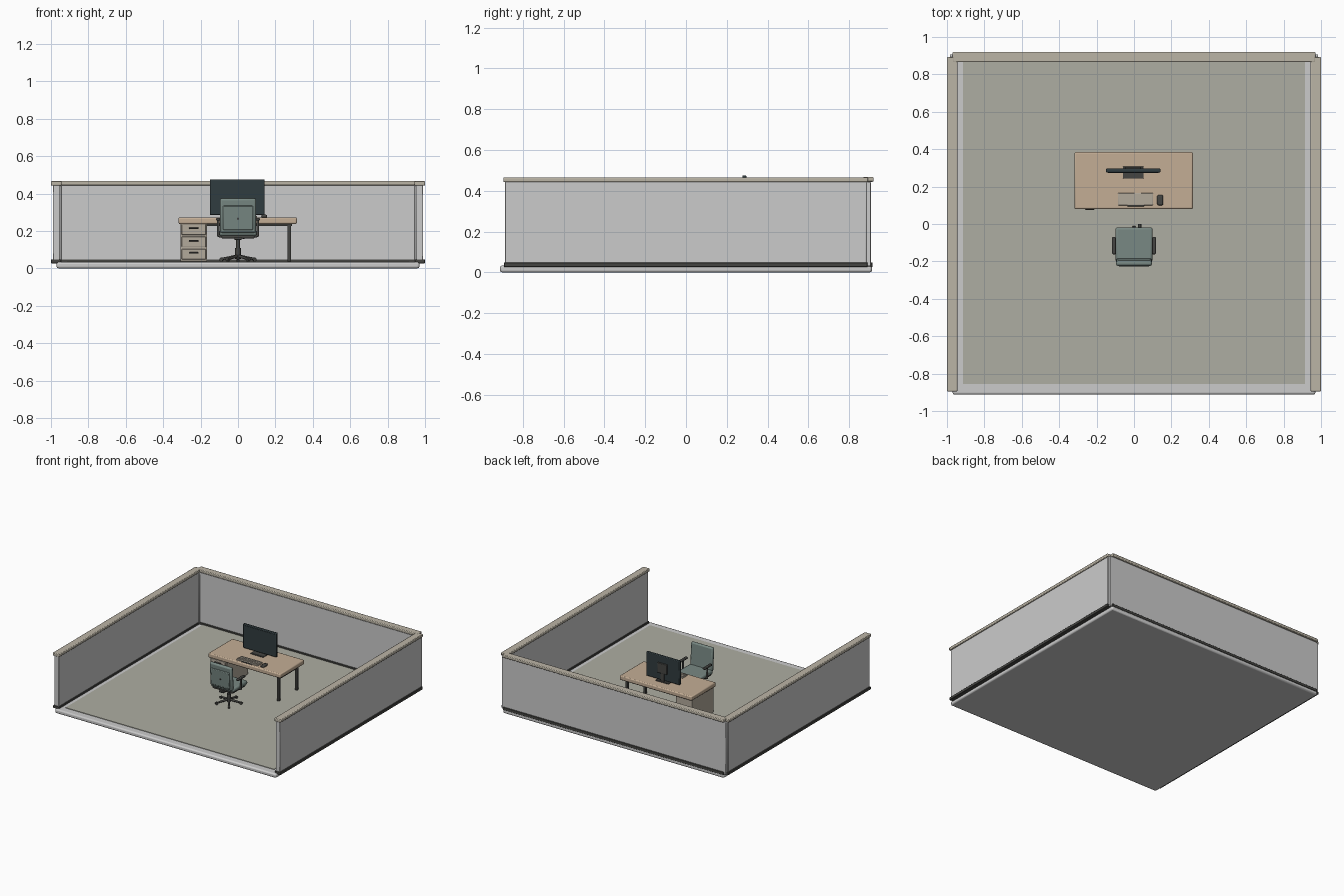
import bpy, math
from mathutils import Vector

if "Cube" in bpy.data.objects:
    bpy.data.objects.remove(bpy.data.objects["Cube"])

def mat(name, c):
    m = bpy.data.materials.new(name)
    m.diffuse_color = (*c, 1)
    m.use_nodes = True
    m.node_tree.nodes["Principled BSDF"].inputs["Base Color"].default_value = m.diffuse_color
    return m

WOOD = mat("wood", (0.55, 0.42, 0.30))
CAP = mat("trim", (0.50, 0.46, 0.38))
CARPET = mat("carpet", (0.42, 0.42, 0.36))
CABINET = mat("cabinet", (0.45, 0.40, 0.33))
DARK = mat("dark", (0.06, 0.06, 0.055))
SCREEN = mat("screen", (0.03, 0.045, 0.05))
FABRIC = mat("fabric", (0.19, 0.25, 0.23))

def finish(o, name, m, bevel=0, seg=2):
    o.name = name
    if m:
        o.data.materials.append(m)
    if bevel:
        b = o.modifiers.new("bevel", 'BEVEL')
        b.width, b.segments = bevel, seg
    bpy.ops.object.shade_smooth_by_angle(angle=math.radians(30))
    return o

def box(name, x, y, z, m=None, bevel=0, rx=0):
    """Box from (min, max) ranges on each axis."""
    lo, hi = zip(x, y, z)
    bpy.ops.mesh.primitive_cube_add(size=1, location=[(a + b) / 2 for a, b in zip(lo, hi)])
    o = bpy.context.object
    o.scale = [b - a for a, b in zip(lo, hi)]
    bpy.ops.object.transform_apply(location=False, rotation=False, scale=True)
    o.rotation_euler.x = rx
    return finish(o, name, m, bevel)

def rod(name, a, b, r, m=DARK, r2=None):
    a, b = Vector(a), Vector(b)
    bpy.ops.mesh.primitive_cone_add(vertices=16, radius1=r, radius2=r if r2 is None else r2,
                                    depth=(b - a).length, location=(a + b) / 2)
    o = bpy.context.object
    o.rotation_euler = (b - a).to_track_quat('Z', 'Y').to_euler()
    return finish(o, name, m)

# floor slab and carpet
box("floor_slab", (-.97, .97), (-.912, .912), (0, .033), None, .01)
box("carpet", (-.915, .915), (-.855, .865), (.02, .037), CARPET)

# side walls with cap, base and end posts
for s, n in ((-1, "left"), (1, "right")):
    def sx(a, b):
        return tuple(sorted((s * a, s * b)))
    box(n + "_wall", sx(.952, .99), (-.888, .885), (.03, .445), None, .004)
    box(n + "_wall_cap", sx(.944, 1.0), (-.895, .892), (.442, .466), CAP, .005)
    box(n + "_wall_base", sx(.946, .999), (-.892, .89), (.026, .048), DARK, .003)
    box(n + "_corner_post", sx(.945, .985), (.862, .906), (.03, .443), None, .004)

# back wall
box("back_wall", (-.965, .965), (.873, .906), (.03, .445), None, .004)
box("back_wall_cap", (-.97, .97), (.866, .92), (.444, .467), CAP, .005)
box("back_wall_base", (-.968, .968), (.866, .914), (.026, .048), DARK, .003)
box("back_wall_top_rail", (-.945, .945), (.869, .88), (.428, .443))

# desk
box("desk_top", (-.318, .315), (.08, .384), (.237, .272), WOOD, .007)
box("desk_frame", (-.29, .29), (.11, .36), (.226, .239), DARK)
for y, n in ((.12, "front"), (.345, "back")):
    box("desk_leg_" + n, (.264, .284), (y - .01, y + .01), (.037, .235), DARK, .003)
box("desk_leg_rail", (.266, .282), (.12, .345), (.21, .228), DARK)

# drawer pedestal
box("pedestal", (-.308, -.165), (.095, .365), (.037, .24), CABINET, .003)
for i in range(3):
    z = .047 + i * .066
    box(f"drawer_{i}", (-.301, -.172), (.086, .1), (z, z + .056), CABINET, .003)
    box(f"drawer_handle_{i}", (-.262, -.211), (.076, .088), (z + .031, z + .039), DARK, .002)

# monitor
box("monitor_body", (-.15, .142), (.276, .296), (.284, .475), SCREEN, .005)
box("monitor_screen", (-.14, .132), (.274, .278), (.298, .465), SCREEN)
box("monitor_rear_hub", (-.045, .037), (.292, .306), (.34, .42), DARK, .004)
box("monitor_neck", (-.02, .012), (.29, .304), (.275, .38), DARK, .003)
box("monitor_base", (-.06, .052), (.242, .308), (.27, .281), DARK, .004)

# keyboard and mouse
box("keyboard", (-.086, .102), (.1, .166), (.27, .279), CABINET, .003)
for r in range(4):
    for c in range(12):
        x, y = -.081 + c * .0149, .111 + r * .013
        box(f"key_{r}_{c}", (x, x + .0125), (y, y + .0108), (.278, .2825), CABINET)
box("keyboard_wrist_edge", (-.035, .055), (.094, .104), (.271, .278), DARK, .002)
box("mouse", (.124, .156), (.1, .155), (.27, .287), DARK, .007)

# chair seat and back
cy = -.115
box("chair_seat_shell", (-.09, .09), (-.195, -.03), (.16, .176), DARK, .006)
box("chair_seat", (-.1, .1), (-.2, -.018), (.172, .205), FABRIC, .012)
box("chair_back", (-.096, .096), (-.218, -.19), (.19, .375), FABRIC, .01, math.radians(4))
box("chair_back_shell", (-.08, .08), (-.224, -.21), (.205, .335), FABRIC, .005, math.radians(4))
rod("chair_back_bolt", (0, -.21, .265), (0, -.228, .265), .006)
box("chair_back_bracket", (-.02, .02), (-.212, -.12), (.152, .166), DARK, .003)

# chair arms
for s, n in ((-1, "left"), (1, "right")):
    x = s * .106
    box(n + "_armrest", (x - .011, x + .011), (-.162, -.07), (.255, .27), DARK, .005)
    rod(n + "_arm_post", (x, cy, .17), (x, cy, .258), .007)
    rod(n + "_arm_bracket", (s * .07, cy, .168), (x, cy, .174), .007)
rod("seat_lever", (.03, -.07, .165), (.03, -.01, .165), .004)
rod("lever_knob", (.03, -.02, .165), (.03, 0, .165), .009)

# chair column and five-arm base
rod("chair_column", (0, cy, .06), (0, cy, .165), .01)
rod("chair_column_sleeve", (0, cy, .05), (0, cy, .11), .015)
for i in range(5):
    a = math.pi / 2 + i * math.tau / 5
    d = Vector((math.cos(a), math.sin(a), 0))
    tip = Vector((0, cy, .05)) + d * .093
    rod(f"base_arm_{i}", (0, cy, .066), tip, .009, DARK, .006)
    t = Vector((-d.y, d.x, 0)) * .007
    c = tip - Vector((0, 0, .003))
    rod(f"caster_{i}", c - t, c + t, .01)
